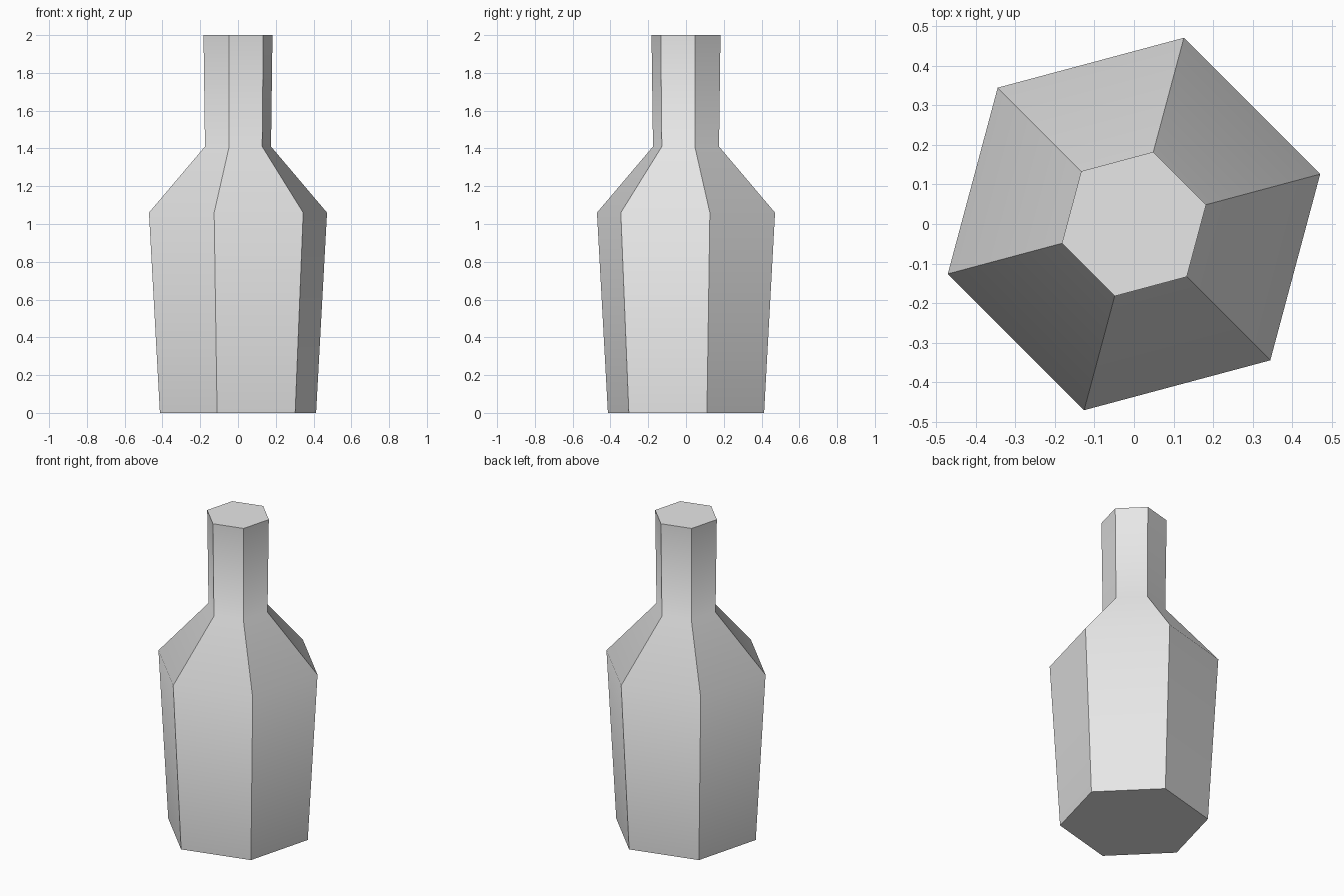
import bpy
import bmesh
from math import cos, sin, radians

cube = bpy.data.objects.get("Cube")
if cube:
    bpy.data.objects.remove(cube, do_unlink=True)

SIDES = 6
TURN = radians(15)
# Profile from base to rim: (radius, height)
PROFILE = [(0.428, 0), (0.488, 1.06), (0.181, 1.41), (0.189, 2)]

grey = bpy.data.materials.new("plain_grey")
grey.use_nodes = True
grey.diffuse_color = (0.8, 0.8, 0.8, 1)
grey.node_tree.nodes["Principled BSDF"].inputs["Base Color"].default_value = grey.diffuse_color

# Six-sided bottle: stacked rings joined by side faces and closed by two caps
bm = bmesh.new()
step = radians(360) / SIDES
rings = [[bm.verts.new((r * cos(TURN + i * step), r * sin(TURN + i * step), z))
          for i in range(SIDES)] for r, z in PROFILE]
for low, high in zip(rings, rings[1:]):
    for i in range(SIDES):
        j = (i + 1) % SIDES
        bm.faces.new((low[i], low[j], high[j], high[i]))
caps = [bm.faces.new(rings[0][::-1]), bm.faces.new(rings[-1])]

# Smooth along each side; crisp at the corners and cap rims
for face in bm.faces:
    face.smooth = face not in caps
for edge in bm.edges:
    upright = abs(edge.verts[0].co.z - edge.verts[1].co.z) > 0.01
    on_cap = any(face in caps for face in edge.link_faces)
    edge.smooth = not (upright or on_cap)

mesh = bpy.data.meshes.new("bottle")
bm.to_mesh(mesh)
bm.free()
mesh.materials.append(grey)
bpy.context.collection.objects.link(bpy.data.objects.new("bottle", mesh))
